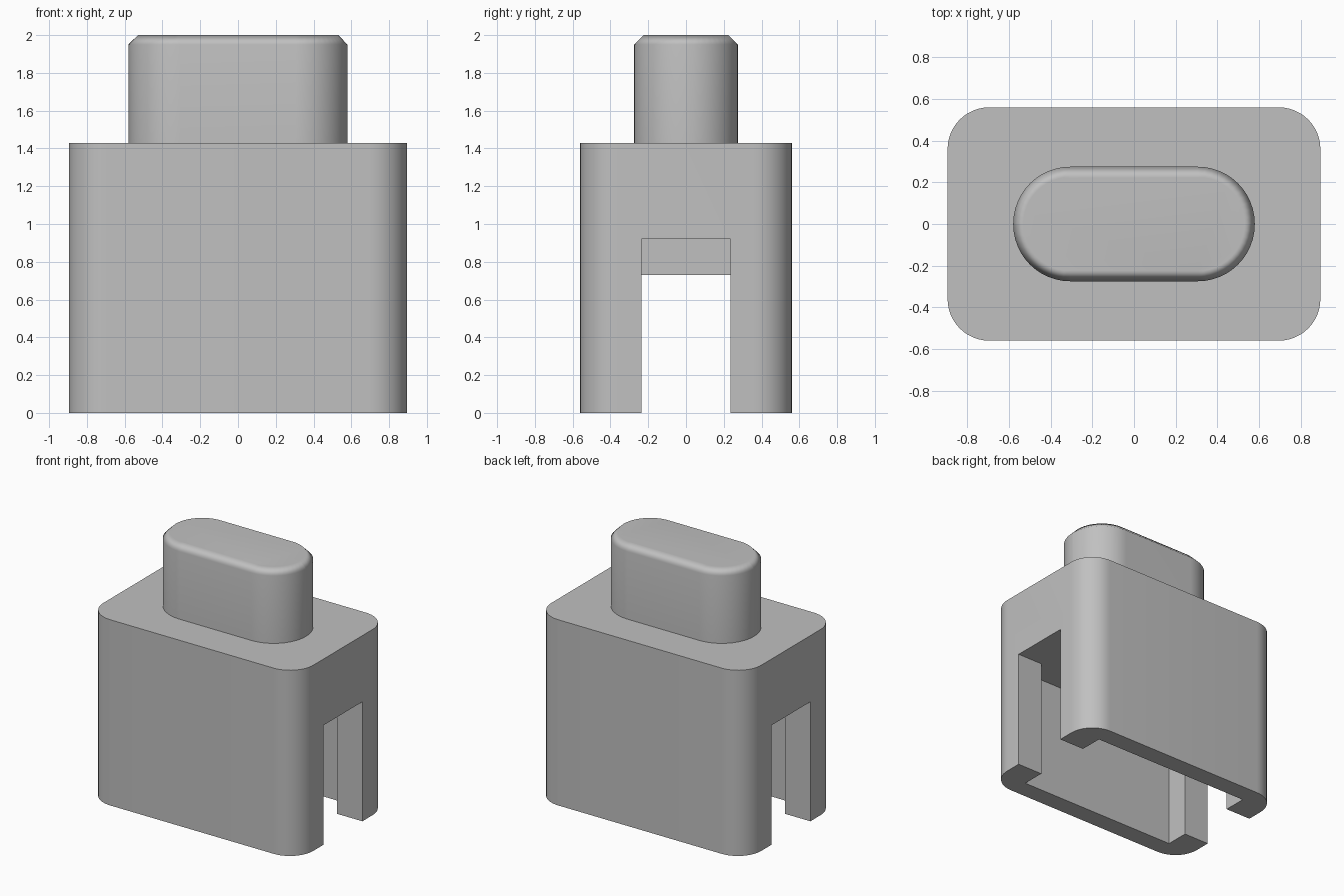
import bpy, bmesh, math

if "Cube" in bpy.data.objects:
    bpy.data.objects.remove(bpy.data.objects["Cube"], do_unlink=True)

GREY = (0.53, 0.53, 0.53, 1)
mat = bpy.data.materials.new("plain grey")
mat.use_nodes = True
mat.diffuse_color = GREY
mat.node_tree.nodes["Principled BSDF"].inputs["Base Color"].default_value = GREY


def rounded_rect(hx, hy, r, steps=12):
    """Counter-clockwise outline of a rectangle with round corners."""
    pts = []
    for i, (sx, sy) in enumerate([(1, 1), (-1, 1), (-1, -1), (1, -1)]):
        for k in range(steps + 1):
            a = math.pi / 2 * (i + k / steps)
            pts.append((sx * (hx - r) + r * math.cos(a), sy * (hy - r) + r * math.sin(a)))
    return pts


def loft(name, layers):
    """Closed solid through (outline, height) layers of equal point count."""
    bm = bmesh.new()
    rings = [[bm.verts.new((x, y, z)) for x, y in pts] for pts, z in layers]
    n = len(rings[0])
    for low, high in zip(rings, rings[1:]):
        for i in range(n):
            j = (i + 1) % n
            bm.faces.new((low[i], low[j], high[j], high[i]))
    bm.faces.new(rings[0][::-1])
    bm.faces.new(rings[-1])
    bmesh.ops.recalc_face_normals(bm, faces=bm.faces)
    mesh = bpy.data.meshes.new(name)
    bm.to_mesh(mesh)
    bm.free()
    mesh.materials.append(mat)
    ob = bpy.data.objects.new(name, mesh)
    bpy.context.collection.objects.link(ob)
    return ob


def activate(ob):
    bpy.ops.object.select_all(action="DESELECT")
    ob.select_set(True)
    bpy.context.view_layer.objects.active = ob


# Main block with rounded vertical corners
outline = rounded_rect(0.895, 0.56, 0.2)
body = loft("body", [(outline, 0), (outline, 1.43)])

# Hollow underneath: wide chamber with a narrower slot through each end
cx, cy, slot, out = 0.68, 0.415, 0.235, 1.0
half = [(cx, -cy), (cx, -slot), (out, -slot), (out, slot), (cx, slot), (cx, cy)]
cavity = half + [(-x, -y) for x, y in half]
cutter = loft("cavity_cutter", [(cavity, -0.1), (cavity, 0.92)])
cutter.hide_render = True
cut = body.modifiers.new("cavity", "BOOLEAN")
cut.operation = "DIFFERENCE"
cut.solver = "EXACT"
cut.object = cutter
activate(body)
bpy.ops.object.modifier_apply(modifier=cut.name)
bpy.data.objects.remove(cutter, do_unlink=True)
bpy.ops.object.shade_smooth_by_angle(angle=math.radians(30))

# Cross rib under the chamber ceiling
rib_shape = [(-0.15, -0.42), (0.15, -0.42), (0.15, 0.42), (-0.15, 0.42)]
loft("inner_rib", [(rib_shape, 0.73), (rib_shape, 0.94)])

# Raised oblong boss with a chamfered top
side = rounded_rect(0.58, 0.275, 0.274)
top = rounded_rect(0.53, 0.225, 0.224)
boss = loft("top_boss", [(side, 1.41), (side, 1.95), (top, 2.0)])
activate(boss)
bpy.ops.object.shade_smooth_by_angle(angle=math.radians(50))
soft = boss.modifiers.new("even_shading", "WEIGHTED_NORMAL")
soft.keep_sharp = True
